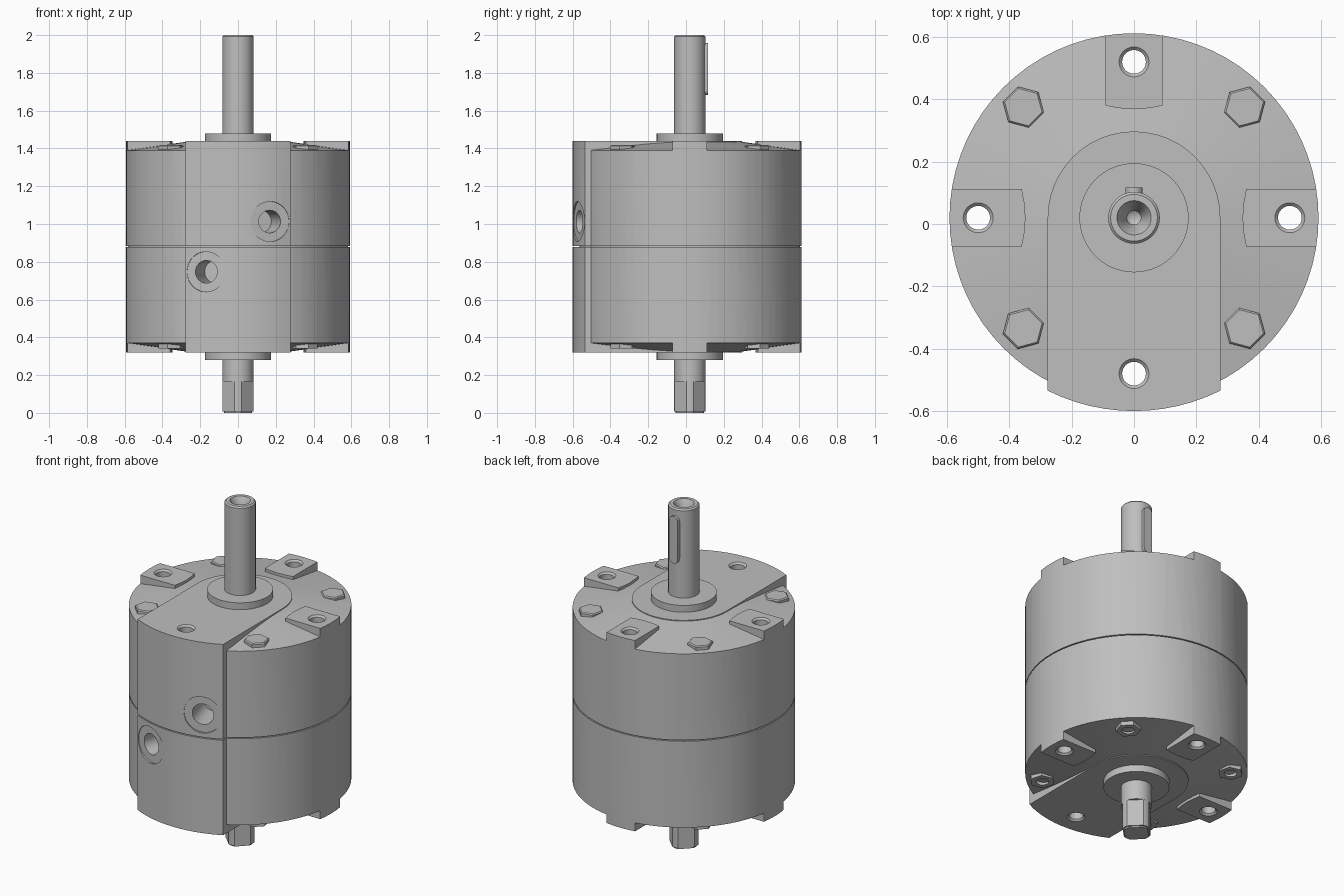
import bpy, bmesh, math
from mathutils import Matrix, Vector

if "Cube" in bpy.data.objects:
    bpy.data.objects.remove(bpy.data.objects["Cube"])

CY = 0.02      # shaft axis offset in y
MID = 0.88     # parting plane of the housing
SEG = 72

metal = bpy.data.materials.new("grey_metal")
metal.use_nodes = True
COLOUR = (0.52, 0.52, 0.52, 1)
metal.diffuse_color = COLOUR
metal.node_tree.nodes["Principled BSDF"].inputs["Base Color"].default_value = COLOUR


def make(name, bm):
    bmesh.ops.recalc_face_normals(bm, faces=bm.faces[:])
    mesh = bpy.data.meshes.new(name)
    bm.to_mesh(mesh)
    bm.free()
    mesh.materials.append(metal)
    ob = bpy.data.objects.new(name, mesh)
    bpy.context.collection.objects.link(ob)
    return ob


def lathe(name, profile, seg=SEG):
    """Spin a closed (radius, z) profile around the z axis."""
    bm = bmesh.new()
    vs = [bm.verts.new((r, 0, z)) for r, z in profile]
    es = [bm.edges.new(pair) for pair in zip(vs, vs[1:])]
    bmesh.ops.spin(bm, geom=vs + es, cent=(0, 0, 0), axis=(0, 0, 1),
                   angle=2 * math.pi, steps=seg, use_merge=True)
    bmesh.ops.remove_doubles(bm, verts=bm.verts[:], dist=1e-5)
    return make(name, bm)


def prism(name, points, z0, z1):
    bm = bmesh.new()
    face = bm.faces.new([bm.verts.new((x, y, z0)) for x, y in points])
    up = bmesh.ops.extrude_face_region(bm, geom=[face])["geom"]
    bmesh.ops.translate(bm, vec=(0, 0, z1 - z0),
                        verts=[v for v in up if isinstance(v, bmesh.types.BMVert)])
    return make(name, bm)


def rod(name, r, z0, z1, seg=32):
    return lathe(name, [(0, z0), (r, z0), (r, z1), (0, z1)], seg)


def arc(r, a0, a1, n):
    angles = [math.radians(a0 + (a1 - a0) * i / n) for i in range(n + 1)]
    return [(r * math.cos(a), r * math.sin(a)) for a in angles]


def place(ob, matrix):
    ob.data.transform(matrix)
    return ob


def combine(ob, tool, operation):
    """Apply a boolean and remove the tool object."""
    mod = ob.modifiers.new("cut", "BOOLEAN")
    mod.object, mod.operation, mod.solver = tool, operation, "EXACT"
    bpy.context.view_layer.objects.active = ob
    bpy.ops.object.modifier_apply(modifier=mod.name)
    bpy.data.objects.remove(tool)


def turn(deg, axis="Z"):
    return Matrix.Rotation(math.radians(deg), 4, axis)


def half_housing(name):
    # Domed drum with a thin step at the parting line
    ob = lathe(name, [(0, MID), (0.583, MID), (0.583, 0.883), (0.62, 0.883),
                      (0.62, 1.386), (0.27, 1.436), (0, 1.436)])
    # Three mounting pads, trimmed to the drum
    pad = [(0.36, -0.092), (0.7, -0.092), (0.7, 0.092), (0.36, 0.092),
           (0.352, 0.05), (0.348, 0), (0.352, -0.05)]
    for a in (0, 90, 180):
        combine(ob, place(prism("pad", pad, 1.3, 1.44), turn(a)), "UNION")
    combine(ob, rod("trim", 0.592, 0.5, 1.6, SEG), "INTERSECT")
    # Front port block with a round inner end
    half = math.degrees(math.asin(0.277 / 0.62))
    block = arc(0.62, -90 - half, -90 + half, 12) + arc(0.277, 0, 180, 24)
    combine(ob, prism("block", block, 0.883, 1.44), "UNION")
    # Mounting holes with a small chamfer
    for a in (0, 90, 180, 270):
        hole = lathe("hole", [(0, 0.8), (0.038, 0.8), (0.038, 1.43),
                              (0.052, 1.444), (0, 1.444)], 32)
        combine(ob, place(hole, Matrix.Translation(
            turn(a) @ Vector((0.5, 0, 0)))), "DIFFERENCE")
    # Flat spot face and port bore, pointing outward from the axis
    port = lathe("port", [(0, 0.43), (0.06, 0.43), (0.06, 0.608),
                          (0.106, 0.608), (0.106, 0.7), (0, 0.7)], 40)
    aim = Matrix.Translation((0, 0, 1.013)) @ turn(-90 + 16) @ turn(90, "Y")
    combine(ob, place(port, aim), "DIFFERENCE")
    return ob


parts = [half_housing("upper_housing")]
lower = half_housing("lower_housing")
flip = Matrix.Translation((0, 0, 2 * MID)) @ turn(180, "Y")
parts.append(place(lower, flip))

# Bearing collars at both ends
parts.append(rod("upper_collar", 0.175, 1.42, 1.48, 64))
parts.append(rod("lower_collar", 0.175, 0.28, 0.34, 64))

# Shaft with a countersunk centre hole
parts.append(lathe("shaft", [(0, 0.165), (0.083, 0.165), (0.083, 1.992), (0.075, 2),
                             (0.055, 2), (0.022, 1.94), (0.022, 1.86), (0, 1.845)], 40))

# Square drive end with blunted corners, and its chamfered tip
drive = [p for k in range(4) for p in arc(0.083, 90 * k - 13, 90 * k + 13, 3)]
parts.append(prism("drive_end", drive, 0.008, 0.17))
parts.append(prism("drive_tip", [(x * 0.9, y * 0.9) for x, y in drive], 0, 0.02))

# Rounded key on the back of the shaft
outline = [(x, z + 1.93) for x, z in arc(0.028, 0, 180, 10)]
outline += [(x, z + 1.71) for x, z in arc(0.028, 180, 360, 10)]
key = prism("shaft_key", outline, -0.097, -0.06)
parts.append(place(key, turn(90, "X")))

# Hex bolt heads above, hollow hex nuts below
for i, a in enumerate((45, 135, 225, 315)):
    spot = turn(a) @ Matrix.Translation((0.502, 0, 0)) @ turn(90)
    head = lathe(f"bolt_head_{i + 1}", [(0, 1.36), (0.068, 1.36), (0.068, 1.412),
                                        (0.062, 1.418), (0, 1.418)], 6)
    parts.append(place(head, spot))
    nut = rod(f"nut_{i + 1}", 0.068, 0.342, 0.4, 6)
    combine(nut, rod("bore", 0.034, 0.3, 0.37, 24), "DIFFERENCE")
    parts.append(place(nut, spot))

for ob in parts:
    place(ob, Matrix.Translation((0, CY, 0)))
    if not ob.name.startswith(("bolt", "nut", "drive")):
        bpy.ops.object.select_all(action="DESELECT")
        ob.select_set(True)
        bpy.context.view_layer.objects.active = ob
        bpy.ops.object.shade_smooth_by_angle(angle=math.radians(8 if "housing" in ob.name else 30))
